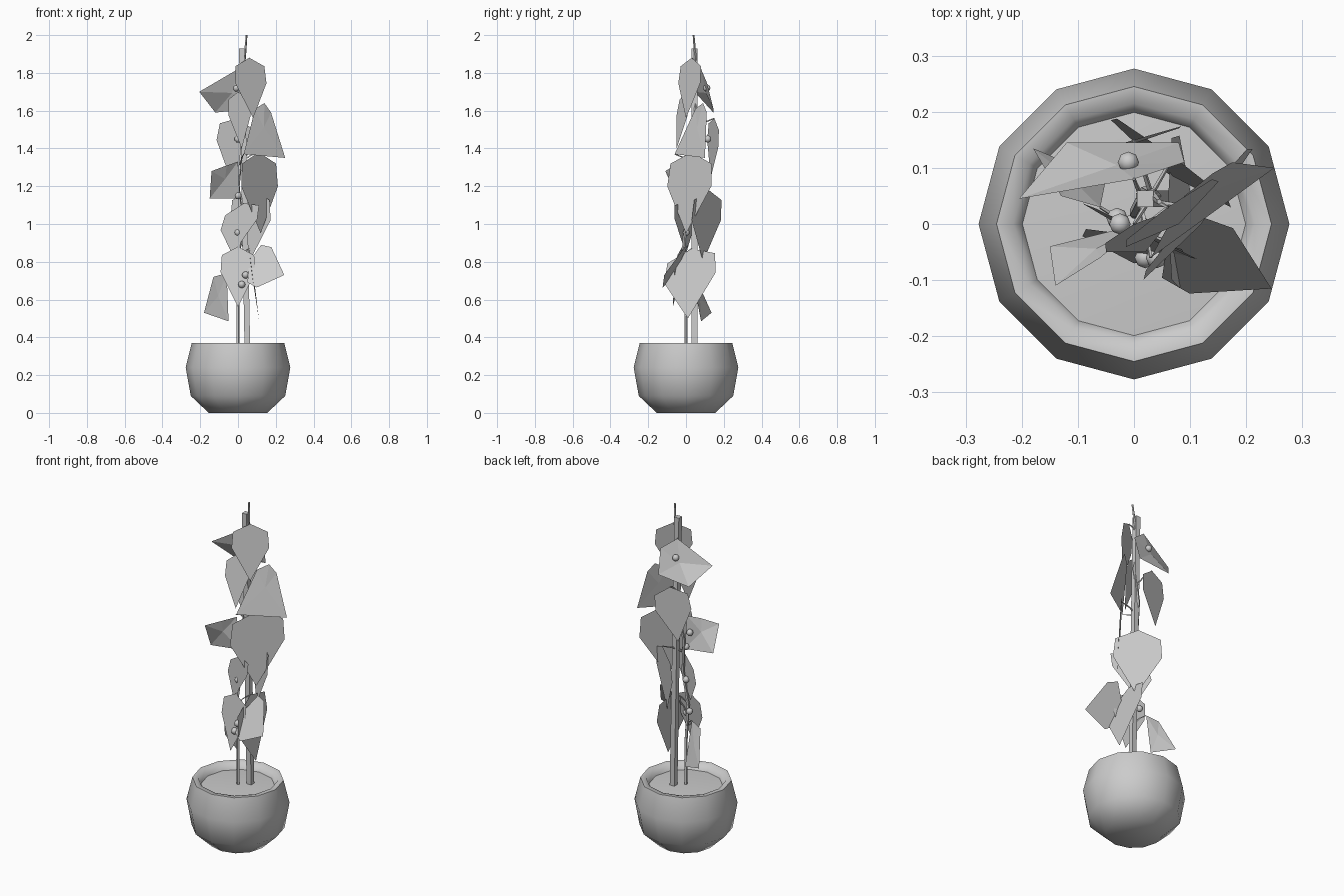
import bpy, bmesh, math
from mathutils import Vector

if "Cube" in bpy.data.objects:
    bpy.data.objects.remove(bpy.data.objects["Cube"])


def mesh_object(name, verts, faces, smooth=None):
    me = bpy.data.meshes.new(name)
    me.from_pydata([tuple(v) for v in verts], [], faces)
    me.update()
    bm = bmesh.new()
    bm.from_mesh(me)
    bmesh.ops.recalc_face_normals(bm, faces=bm.faces)
    bm.to_mesh(me)
    bm.free()
    ob = bpy.data.objects.new(name, me)
    bpy.context.collection.objects.link(ob)
    if smooth:
        bpy.ops.object.select_all(action='DESELECT')
        ob.select_set(True)
        bpy.context.view_layer.objects.active = ob
        bpy.ops.object.shade_smooth_by_angle(angle=math.radians(smooth))
    return ob


def lathe(name, profile, n=12, cap_start=False, cap_end=False, smooth=55):
    verts = [(r * math.cos(2 * math.pi * i / n), r * math.sin(2 * math.pi * i / n), z)
             for r, z in profile for i in range(n)]
    faces = [(k * n + i, k * n + (i + 1) % n, (k + 1) * n + (i + 1) % n, (k + 1) * n + i)
             for k in range(len(profile) - 1) for i in range(n)]
    if cap_start:
        faces.append(tuple(range(n)))
    if cap_end:
        faces.append(tuple(range(len(verts) - n, len(verts))))
    return mesh_object(name, verts, faces, smooth)


def tube(name, points, radii, n=5):
    """Swept polygon through points, closed at both ends."""
    pts = [Vector(p) for p in points]
    verts = []
    for k, p in enumerate(pts):
        d = (pts[min(k + 1, len(pts) - 1)] - pts[max(k - 1, 0)]).normalized()
        u = d.cross(Vector((0, 1, 0))).normalized()
        w = d.cross(u)
        for i in range(n):
            a = 2 * math.pi * (i + 0.5) / n
            verts.append(p + (u * math.cos(a) + w * math.sin(a)) * radii[k])
    faces = [(k * n + i, k * n + (i + 1) % n, (k + 1) * n + (i + 1) % n, (k + 1) * n + i)
             for k in range(len(pts) - 1) for i in range(n)]
    faces += [tuple(range(n)), tuple(range(len(verts) - n, len(verts)))]
    return mesh_object(name, verts, faces)


# Pot with a rounded rim, and soil
lathe("pot", [(0.155, 0.0), (0.25, 0.09), (0.277, 0.24), (0.245, 0.37), (0.215, 0.368), (0.198, 0.33)],
      cap_start=True, smooth=80)
lathe("soil", [(0.2, 0.332), (0.1, 0.338)], cap_end=True)

# Square support stake, leaning slightly
tube("support_stake", [(0.05, 0.045, 0.32), (0.02, 0.045, 1.93)], [0.021, 0.021], n=4)

# Climbing stem
stem = [(0, 0, 0.32), (0.0, 0.0, 0.6), (0.0, -0.02, 0.8), (0.02, 0.0, 1.0), (0.0, 0.02, 1.2),
        (0.02, 0.06, 1.4), (0.04, 0.05, 1.6), (0.01, 0.05, 1.75), (0.035, 0.05, 1.88), (0.045, 0.04, 2.0)]
tube("climbing_stem", stem, [0.009] * 7 + [0.008, 0.007, 0.005])


def stem_at(z):
    for a, b in zip(stem, stem[1:]):
        if a[2] <= z <= b[2]:
            return Vector(a).lerp(Vector(b), (z - a[2]) / (b[2] - a[2]))
    return Vector(stem[-1])


def stalk(name, b):
    root = stem_at(max(0.4, b.z - 0.06))
    tube(name, [root, root.lerp(b, 0.5) + Vector((0, 0, 0.01)), b], [0.005, 0.004, 0.003], n=4)


def heart_leaf(i, base, tip, side):
    """Heart-shaped leaf of two flat halves sharing a midrib."""
    b, t, s = Vector(base), Vector(tip), Vector(side)
    verts = [b, t]
    for sign in (1, -1):
        verts += [b.lerp(t, k) + s * (w * sign) for k, w in ((0.14, 0.9), (0.42, 0.97))]
    mesh_object(f"heart_leaf_{i:02d}", verts, [(0, 2, 3, 1), (0, 4, 5, 1)])
    stalk(f"heart_leaf_stalk_{i:02d}", b)


def broad_leaf(name, *corners):
    """Blunt leaf given by its corners, fanned from its middle."""
    pts = [Vector(c) for c in corners]
    n = len(pts)
    mid = sum(pts, Vector()) / n
    mesh_object(name, pts + [mid], [(i, (i + 1) % n, n) for i in range(n)])
    stalk(name + "_stalk", pts[0])


# Pointed leaves from top to bottom: base, tip, half-width vector
for i, args in enumerate([
    ((0.06, 0.03, 1.88), (0.08, 0.0, 1.56), (0.085, 0.06, 0)),
    ((0.0, 0.0, 1.70), (0.02, -0.05, 1.40), (0.06, 0.03, 0)),
    ((0.0, 0.15, 1.56), (-0.04, 0.13, 1.24), (0.1, 0.03, -0.02)),
    ((0.11, 0.03, 1.38), (0.12, 0.0, 0.95), (0.1, 0.12, 0)),
    ((0.07, 0.12, 1.18), (0.06, 0.09, 0.80), (0.11, -0.08, 0)),
    ((0.03, -0.02, 1.11), (-0.03, 0.0, 0.84), (-0.1, 0.05, -0.03)),
    ((0.06, 0.03, 0.87), (0.11, 0.01, 0.50), (0.0, 0.14, 0.03)),
    ((0.06, -0.03, 0.80), (0.245, -0.115, 0.73), (0.04, 0.06, 0.11)),
    ((0.0, -0.02, 0.88), (0.0, -0.07, 0.56), (0.095, -0.02, 0)),
]):
    heart_leaf(i, *args)

# Broad leaves, corners starting at the base
broad_leaf("broad_leaf_top", (0.0, 0.08, 1.82), (-0.205, 0.045, 1.70), (-0.12, 0.145, 1.59),
           (0.08, 0.145, 1.61), (0.09, 0.11, 1.75))
broad_leaf("broad_leaf_right", (0.03, -0.06, 1.37), (0.09, 0.05, 1.61), (0.14, 0.09, 1.64),
           (0.175, 0.11, 1.59), (0.25, 0.1, 1.35))
broad_leaf("broad_leaf_left", (0.01, 0.0, 1.135), (-0.15, -0.04, 1.135), (-0.14, -0.11, 1.28),
           (-0.06, -0.06, 1.31), (0.0, -0.01, 1.33))
broad_leaf("broad_leaf_low", (-0.06, 0.03, 0.74), (-0.13, 0.05, 0.72), (-0.18, 0.135, 0.53),
           (-0.05, 0.08, 0.485))

# Berries on the stem
berries = [(-0.01, 0.11, 1.72), (0.0, 0.115, 1.45), (-0.025, 0.0, 1.24), (0.0, 0.0, 1.15),
           (0.0, 0.0, 0.955), (-0.03, 0.01, 0.78), (0.04, -0.06, 0.73), (0.02, -0.06, 0.68)]
for i, p in enumerate(berries):
    bpy.ops.mesh.primitive_uv_sphere_add(segments=8, ring_count=6, radius=0.019, location=p)
    bpy.context.object.name = f"berry_{i:02d}"
    bpy.ops.object.shade_smooth()
